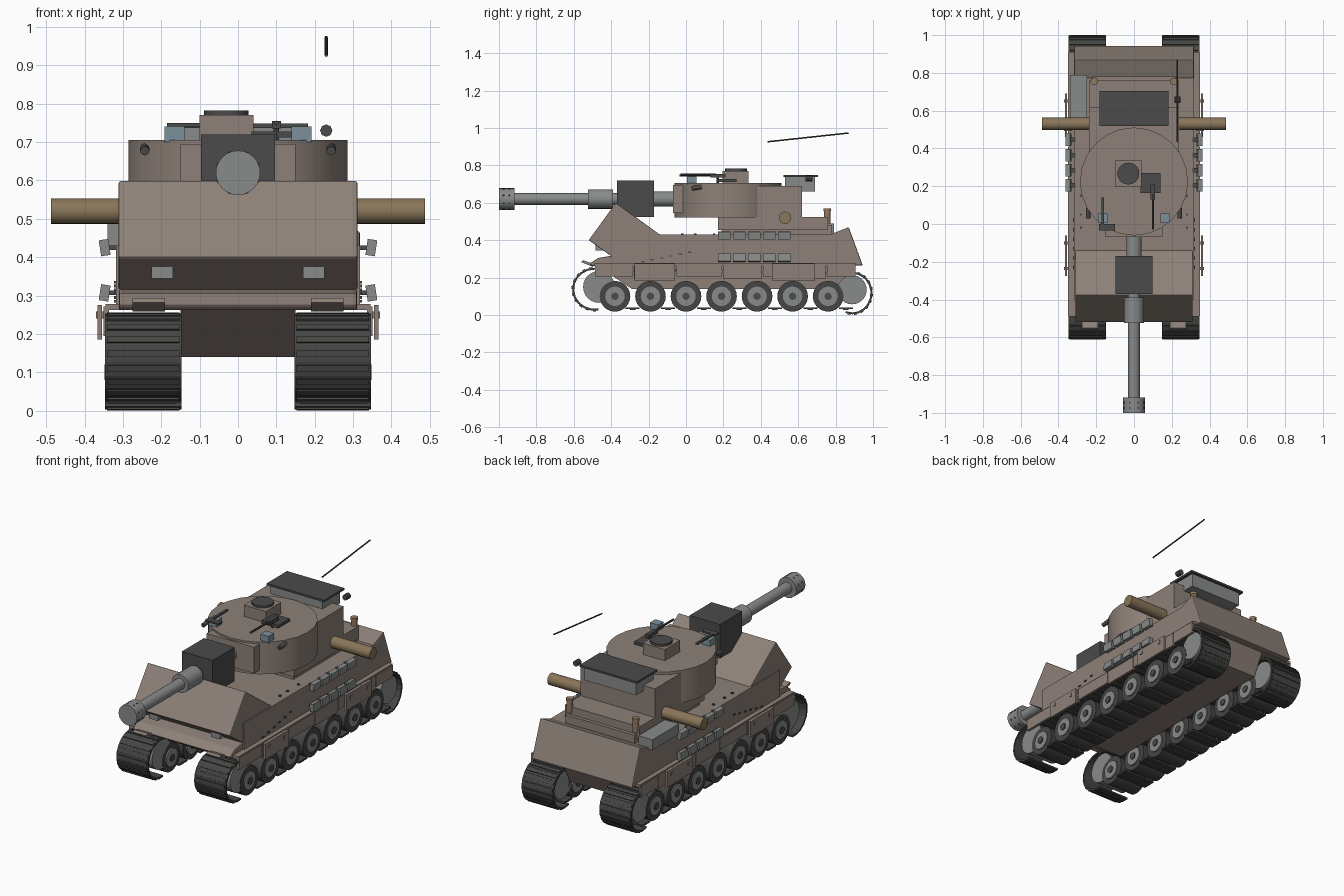
import bpy, bmesh, math
from mathutils import Vector, Matrix

if "Cube" in bpy.data.objects:
    bpy.data.objects.remove(bpy.data.objects["Cube"])


def mat(name, r, g, b):
    m = bpy.data.materials.new(name)
    m.diffuse_color = (r, g, b, 1)
    m.use_nodes = True
    m.node_tree.nodes["Principled BSDF"].inputs["Base Color"].default_value = m.diffuse_color
    return m


HULL = mat("hull_paint", .27, .22, .19)
DARK = mat("dark_steel", .07, .07, .07)
RUBBER = mat("rubber", .06, .06, .058)
METAL = mat("grey_steel", .25, .26, .26)
WOOD = mat("wood", .25, .18, .10)
RUST = mat("canister", .30, .19, .11)
GLASS = mat("glass", .20, .28, .33)


def make(name, bm, m, smooth=False):
    bmesh.ops.recalc_face_normals(bm, faces=bm.faces[:])
    me = bpy.data.meshes.new(name)
    bm.to_mesh(me)
    bm.free()
    me.materials.append(m)
    ob = bpy.data.objects.new(name, me)
    bpy.context.collection.objects.link(ob)
    if smooth:
        bpy.context.view_layer.objects.active = ob
        ob.select_set(True)
        bpy.ops.object.shade_smooth_by_angle(angle=math.radians(35))
        ob.select_set(False)
    return ob


def add_box(bm, c, size, rot=Matrix()):
    bmesh.ops.create_cube(bm, size=1, matrix=Matrix.Translation(c) @ rot @ Matrix.Diagonal((*size, 1)))


def box(name, x0, x1, y0, y1, z0, z1, m=HULL, rot=Matrix()):
    bm = bmesh.new()
    add_box(bm, ((x0+x1)/2, (y0+y1)/2, (z0+z1)/2), (abs(x1-x0), y1-y0, z1-z0), rot)
    return make(name, bm, m)


def cyl(name, a, b, r, m=METAL, n=24):
    a, b = Vector(a), Vector(b)
    bm = bmesh.new()
    q = (b-a).to_track_quat('Z', 'Y').to_matrix().to_4x4()
    bmesh.ops.create_cone(bm, cap_ends=True, segments=n, radius1=r, radius2=r,
                          depth=(b-a).length, matrix=Matrix.Translation((a+b)/2) @ q)
    return make(name, bm, m, n > 12)


def prism(name, pts, x0, x1, m=HULL, bevel=0):
    bm = bmesh.new()
    f = bm.faces.new([bm.verts.new((x0, y, z)) for y, z in pts])
    ext = bmesh.ops.extrude_face_region(bm, geom=[f])
    bmesh.ops.translate(bm, vec=(x1-x0, 0, 0), verts=[v for v in ext["geom"] if isinstance(v, bmesh.types.BMVert)])
    ob = make(name, bm, m)
    if bevel:
        md = ob.modifiers.new("edge", 'BEVEL')
        md.width = bevel
        md.segments = 2
    return ob


# hull
prism("lower_hull", [(-.5, .28), (-.29, .14), (.84, .14), (.91, .28)], -.15, .15)
prism("main_hull", [(-.40, .265), (-.40, .43), (.80, .43), (.90, .265)], -.318, .318)
prism("front_wedge", [(-.40, .315), (-.52, .40), (-.375, .60), (-.14, .43), (-.14, .315)], -.311, .311, bevel=.005)
prism("rear_wedge", [(.77, .43), (.87, .47), (.945, .265), (.77, .265)], -.318, .318, bevel=.006)
prism("nose_plate", [(-.39, .318), (-.47, .305), (-.515, .275), (-.50, .262), (-.39, .262)], -.31, .31, bevel=.006)
box("engine_deck", -.237, .237, .17, .76, .455, .525)
box("engine_deck_base", -.22, .22, .19, .78, .43, .48)
box("deck_stowage_box", -.34, -.25, .55, .79, .43, .49, METAL)

# turret
cyl("turret", (0, .225, .52), (0, .225, .705), .286, HULL, 24)
box("turret_bustle", -.237, .237, .30, .62, .52, .69)
box("turret_front_plate", -.15, .15, -.07, .10, .545, .695)
box("stowage_bin", -.165, .165, .53, .69, .66, .737, METAL)
box("stowage_lid", -.182, .182, .52, .705, .737, .748, DARK)
box("cupola_base", -.10, .04, .195, .335, .70, .77)
cyl("cupola_hatch", (-.03, .267, .765), (-.03, .267, .782), .058, DARK, 20)
box("loader_hatch", .035, .14, .165, .27, .712, .728, DARK)
cyl("machine_gun_barrel", (.10, -.03, .75), (.10, .16, .75), .006, DARK, 8)
box("machine_gun_body", .088, .112, .13, .21, .735, .755, DARK)
cyl("machine_gun_post", (.10, .17, .70), (.10, .17, .74), .007, DARK, 8)

# main gun along -y
box("gun_mantlet", -.097, .097, -.37, -.17, .525, .72, DARK)
cyl("gun_root", (0, -.18, .62), (0, -.06, .62), .04)
cyl("gun_barrel", (0, -.95, .62), (0, -.36, .62), .031)
cyl("gun_sleeve", (0, -.525, .62), (0, -.39, .62), .052)
cyl("muzzle_brake", (0, -1, .62), (0, -.918, .62), .058)
bm = bmesh.new()
for i in range(8):
    a = math.radians(22.5 + 45*i)
    for y in (-.975, -.945):
        add_box(bm, (.055*math.cos(a), y, .62+.055*math.sin(a)), (.008, .01, .01), Matrix.Rotation(-a, 4, 'Y'))
make("muzzle_vents", bm, DARK)

# antenna and log
cyl("antenna", (.23, .435, .926), (.23, .87, .973), .004, DARK, 8)
cyl("antenna_mount", (.23, .64, .73), (.23, .675, .73), .016, DARK, 8)
cyl("carried_log", (-.487, .53, .52), (.487, .53, .52), .033, WOOD)

WHEELS = [-.38 + .19*i for i in range(7)]


def track(s):
    # pads round the two end wheels, along the top, and between road wheels below
    bm = bmesh.new()
    x = s*.247

    def pad(y, z, ang, length):
        r = Matrix.Rotation(ang, 4, 'X')
        add_box(bm, (x, y, z), (.2, length, .01), r)
        add_box(bm, Vector((x, y, z)) + r @ Vector((0, 0, .007)), (.19, length*.4, .006), r)

    for i in range(11):
        t = math.radians(80 + 19*i)
        pad(-.49 + .112*math.cos(t), .138 + .108*math.sin(t), t - math.pi/2, .042)
        t = math.radians(-100 + 19*i)
        pad(.89 + .10*math.cos(t), .117 + .107*math.sin(t), t - math.pi/2, .04)
    for i in range(28):
        pad(-.45 + i*.049, .243 - i*.0008, 0, .045)
    for y in [w + .095 for w in WHEELS]:
        pad(y, .036, math.pi, .075)
    make("track", bm, RUBBER)


for s in (-1, 1):
    track(s)
    # running gear
    for y in WHEELS:
        cyl("wheel_tyre", (s*.16, y, .1), (s*.337, y, .1), .082, RUBBER, 24)
        cyl("wheel_disc", (s*.152, y, .1), (s*.342, y, .1), .052, METAL, 24)
        cyl("wheel_hub", (s*.147, y, .1), (s*.348, y, .1), .02, DARK, 12)
    cyl("front_sprocket", (s*.16, -.465, .15), (s*.335, -.465, .15), .085)
    cyl("rear_idler", (s*.16, .888, .135), (s*.335, .888, .135), .078)

    # fender and side skirts
    box("fender", s*.15, s*.345, -.49, .91, .262, .278)
    prism("mudguard", [(-.56, .282), (-.50, .258), (-.48, .268), (-.55, .293)], s*.19, s*.275)
    edges = [-.49, -.28, -.055, .195, .41, .615, .75, .91]
    for i, (a, b) in enumerate(zip(edges, edges[1:])):
        box("side_skirt", s*.336, s*.35, a+.003, b-.003, .205 - .01*(i % 2), .272)
    for a, b in ((-.275, -.06), (.46, .69)):
        box("outer_skirt", s*.354, s*.366, a, b, .185, .275)
        for y in (a+.04, b-.04):
            box("skirt_hinge", s*.345, s*.370, y-.008, y+.008, .24, .258, HULL)

    # spare links in two rows on each flank
    for row, z in enumerate((.425, .307)):
        tilt = Matrix.Rotation(s*.15*(1 if row == 0 else -1), 4, 'Y')
        for i in range(5):
            y = .205 + .08*i
            box("side_link", s*.335, s*.36, y-.033, y+.033, z-.021, z+.021, METAL, tilt)
            box("link_bracket", s*.31, s*.345, y-.012, y+.012, z-.006, z+.006, DARK)

    # rivets
    bm = bmesh.new()
    for i in range(6):
        add_box(bm, (s*.319, -.23 + .05*i, .285 + .01*i), (.008, .018, .007))
    for y in (.05, .15, -.02):
        add_box(bm, (s*.28, y, .432), (.012, .012, .01))
    make("hull_rivets", bm, DARK)

    # small fittings
    cyl("turret_lamp", (s*.243, .03, .677), (s*.243, .085, .685), .012, DARK, 12)
    box("periscope", s*.165-.026, s*.165+.026, .005, .055, .70, .740, GLASS)
    box("front_lamp", s*.197-.028, s*.197+.028, -.485, -.42, .345, .389, METAL)
    cyl("rear_canister", (s*.21, .755, .49), (s*.21, .755, .56), .018, RUST, 16)
    cyl("canister_cap", (s*.21, .755, .555), (s*.21, .755, .570), .02, RUST, 16)
# thin sight bar over one periscope
box("sight_bar", -.185, -.10, -.035, .0, .741, .75, DARK)
box("sight_rail", -.172, -.158, -.035, .14, .741, .75, DARK)
